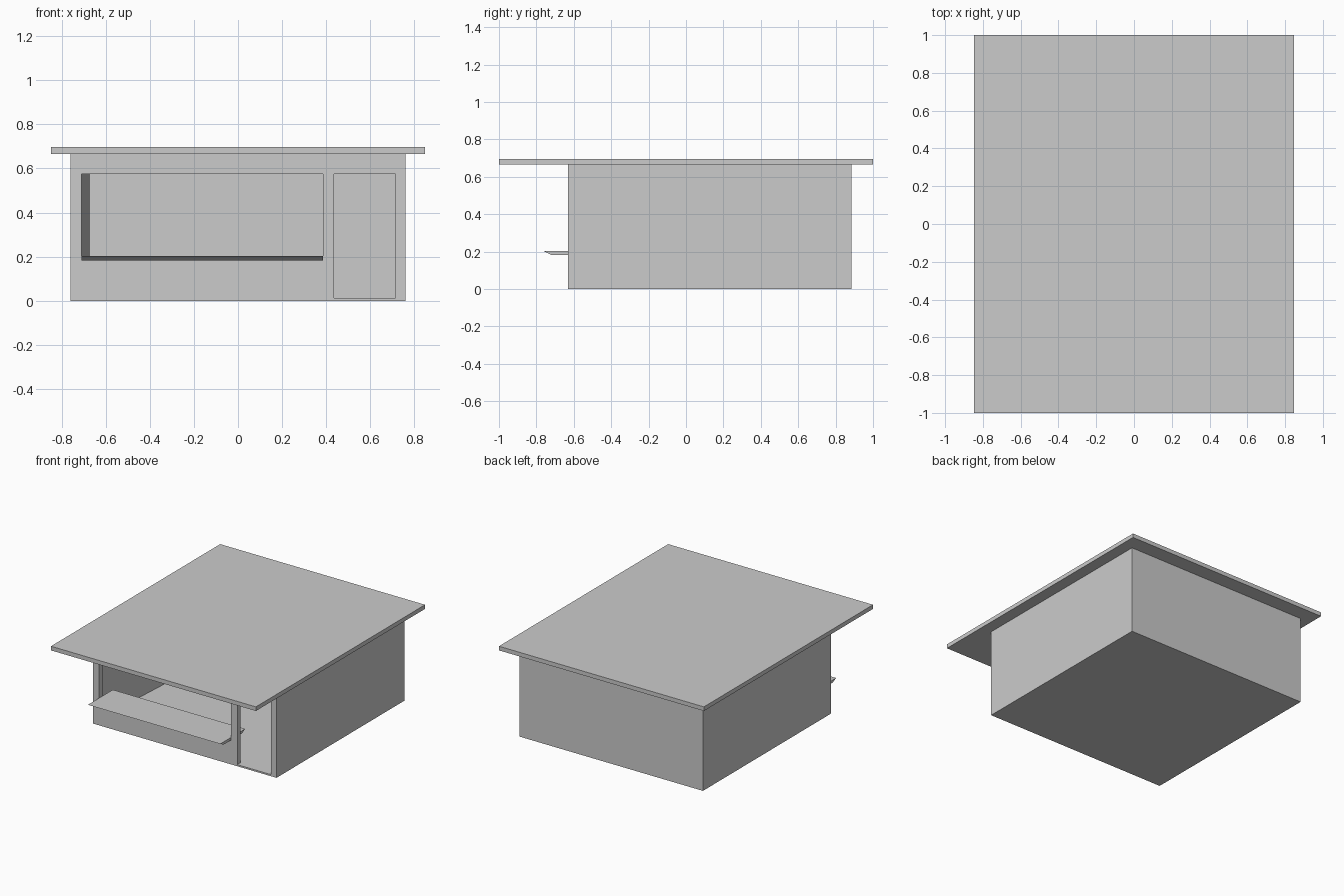
import bpy, bmesh
from mathutils import Vector

if "Cube" in bpy.data.objects:
    bpy.data.objects.remove(bpy.data.objects["Cube"])


def prism(name, profile, extrude):
    """Closed solid from a planar outline swept along a vector."""
    bm = bmesh.new()
    face = bm.faces.new([bm.verts.new(p) for p in profile])
    swept = bmesh.ops.extrude_face_region(bm, geom=[face], use_keep_orig=True)
    verts = [g for g in swept["geom"] if isinstance(g, bmesh.types.BMVert)]
    bmesh.ops.translate(bm, verts=verts, vec=Vector(extrude))
    bmesh.ops.recalc_face_normals(bm, faces=bm.faces)
    mesh = bpy.data.meshes.new(name)
    bm.to_mesh(mesh)
    bm.free()
    obj = bpy.data.objects.new(name, mesh)
    bpy.context.collection.objects.link(obj)
    return obj


def box(name, x0, x1, y0, y1, z0, z1):
    return prism(name, [(x0, y0, z0), (x1, y0, z0), (x1, y1, z0), (x0, y1, z0)],
                 (0, 0, z1 - z0))


def cut(target, cutter):
    """Subtract the cutter and discard it."""
    mod = target.modifiers.new("opening", "BOOLEAN")
    mod.operation = "DIFFERENCE"
    mod.solver = "EXACT"
    mod.object = cutter
    bpy.context.view_layer.objects.active = target
    bpy.ops.object.modifier_apply(modifier=mod.name)
    bpy.data.objects.remove(cutter)


# Hut body: outer block with a hollow room whose left wall tapers to the front
walls = box("hut_walls", -0.76, 0.76, -0.63, 0.885, 0.0, 0.665)
cut(walls, prism("room_cutter",
                 [(-0.755, -0.59, 0.012), (0.715, -0.59, 0.012),
                  (0.715, 0.84, 0.012), (-0.67, 0.84, 0.012)], (0, 0, 0.7)))

# Serving window and doorway in the front wall
cut(walls, box("window_cutter", -0.71, 0.385, -0.7, -0.56, 0.185, 0.575))
cut(walls, box("door_cutter", 0.435, 0.715, -0.7, -0.56, 0.012, 0.575))

# Serving counter with bevelled underside through the window
prism("serving_counter",
      [(-0.71, -0.76, 0.203), (-0.71, -0.465, 0.203),
       (-0.71, -0.505, 0.183), (-0.71, -0.72, 0.183)], (1.095, 0, 0))

# Flat overhanging roof
box("roof_slab", -0.848, 0.848, -1.0, 1.0, 0.665, 0.696)
